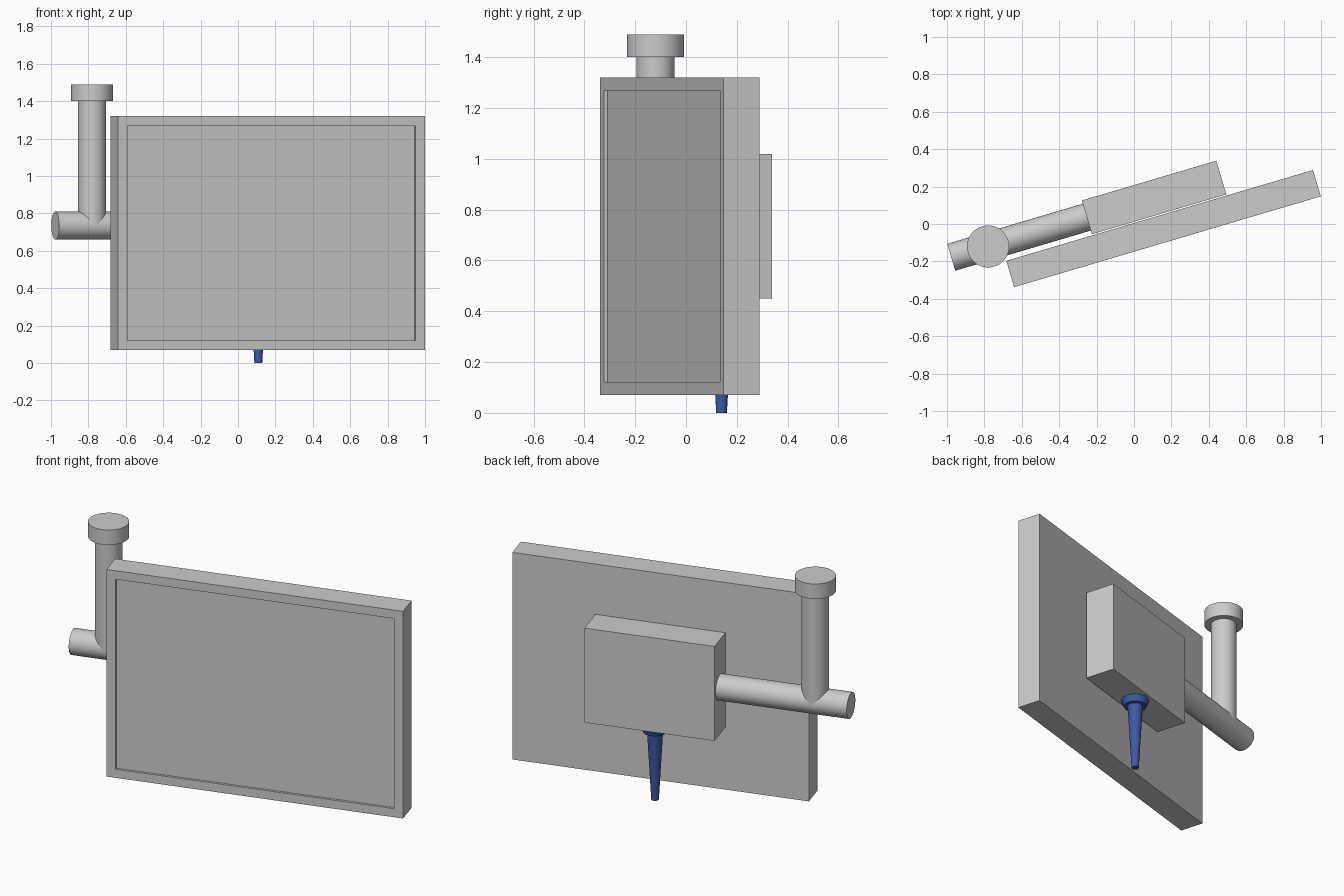
import bpy, bmesh, math
from mathutils import Matrix, Vector

cube = bpy.data.objects.get("Cube")
if cube:
    bpy.data.objects.remove(cube, do_unlink=True)

TURN = math.radians(16.5)
ALONG = Vector((math.cos(TURN), math.sin(TURN), 0))


def material(name, color):
    m = bpy.data.materials.new(name)
    m.diffuse_color = color
    m.use_nodes = True
    m.node_tree.nodes["Principled BSDF"].inputs["Base Color"].default_value = color
    return m


grey = material("light grey", (0.6, 0.6, 0.6, 1))
blue = material("deep blue", (0.05, 0.1, 0.36, 1))


def finish(name, bm, mat, smooth=False):
    bmesh.ops.recalc_face_normals(bm, faces=bm.faces)
    mesh = bpy.data.meshes.new(name)
    bm.to_mesh(mesh)
    bm.free()
    mesh.materials.append(mat)
    obj = bpy.data.objects.new(name, mesh)
    bpy.context.collection.objects.link(obj)
    if smooth:
        bpy.ops.object.select_all(action="DESELECT")
        obj.select_set(True)
        bpy.context.view_layer.objects.active = obj
        bpy.ops.object.shade_smooth_by_angle(angle=math.radians(35))
    return obj


def box(name, center, size, mat, recess=None):
    """Turned box; recess = (margin, depth) sinks a panel into its front."""
    bm = bmesh.new()
    bmesh.ops.create_cube(bm, size=1, matrix=Matrix.Diagonal((*size, 1)))
    if recess:
        bm.normal_update()
        front = min(bm.faces, key=lambda f: f.normal.y)
        bmesh.ops.inset_region(bm, faces=[front], thickness=recess[0])
        rim = bmesh.ops.extrude_discrete_faces(bm, faces=[front])
        bmesh.ops.translate(bm, verts=rim["faces"][0].verts, vec=(0, recess[1], 0))
    obj = finish(name, bm, mat)
    obj.location = center
    obj.rotation_euler.z = TURN
    return obj


def lathe(name, start, axis, profile, mat, sides=48):
    """Solid of revolution; profile holds (distance along axis, radius)."""
    bm = bmesh.new()
    rot = Vector(axis).to_track_quat("Z", "Y").to_matrix()
    rings = []
    for d, r in profile:
        ring = []
        for i in range(sides):
            a = math.tau * i / sides
            p = Vector((r * math.cos(a), r * math.sin(a), d))
            ring.append(bm.verts.new(Vector(start) + rot @ p))
        rings.append(ring)
    for lo, hi in zip(rings, rings[1:]):
        for i in range(sides):
            j = (i + 1) % sides
            bm.faces.new((lo[i], lo[j], hi[j], hi[i]))
    bm.faces.new(rings[0])
    bm.faces.new(rings[-1])
    return finish(name, bm, mat, smooth=True)


# Framed screen and the housing behind it
box("screen_panel", (0.158, -0.0245, 0.695), (1.71, 0.147, 1.25), grey, (0.073, 0.015))
box("rear_housing", (0.1075, 0.142, 0.735), (0.75, 0.188, 0.57), grey)

# Side arm, upright post and its cap
lathe("side_arm", (-0.977, -0.178, 0.735), ALONG, [(0, 0.075), (0.757, 0.075)], grey)
lathe("upright_post", (-0.78, -0.12, 0.735), (0, 0, 1), [(0, 0.075), (0.67, 0.075)], grey)
lathe("post_cap", (-0.78, -0.12, 1.4), (0, 0, 1), [(0, 0.1125), (0.09, 0.1125)], grey)

# Tapered nozzle with a flared collar under the housing
lathe("nozzle", (0.1085, 0.14, 0), (0, 0, 1),
      [(0, 0.021), (0.41, 0.044), (0.41, 0.066), (0.45, 0.08)], blue)
